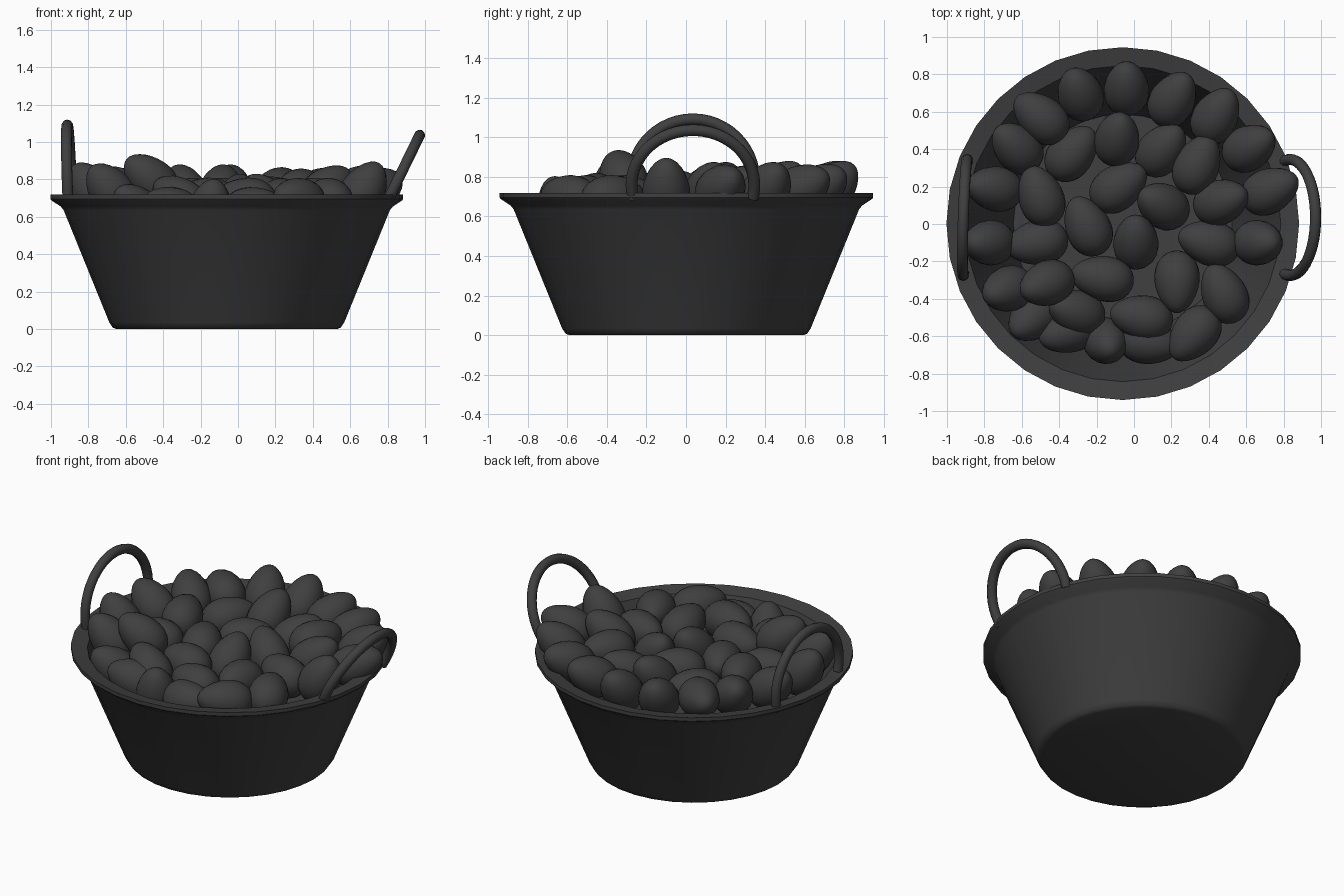
import bpy
import bmesh
from math import cos, sin, pi, radians
from mathutils import Vector, Matrix

default_cube = bpy.data.objects.get("Cube")
if default_cube:
    bpy.data.objects.remove(default_cube, do_unlink=True)

# Single dark grey used on every part
grey = bpy.data.materials.new("dark grey")
grey.use_nodes = True
colour = (0.05, 0.05, 0.05, 1)
grey.diffuse_color = colour
grey.node_tree.nodes["Principled BSDF"].inputs["Base Color"].default_value = colour


def finish(name, bm, smooth_angle):
    """Turn a bmesh into a named, shaded object."""
    bmesh.ops.recalc_face_normals(bm, faces=bm.faces)
    mesh = bpy.data.meshes.new(name)
    bm.to_mesh(mesh)
    bm.free()
    mesh.materials.append(grey)
    obj = bpy.data.objects.new(name, mesh)
    bpy.context.collection.objects.link(obj)
    bpy.ops.object.select_all(action="DESELECT")
    obj.select_set(True)
    bpy.context.view_layer.objects.active = obj
    bpy.ops.object.shade_smooth_by_angle(angle=radians(smooth_angle))
    return obj


def lathe(profile, segments):
    """Revolve (radius, height) points around z; both ends lie on the axis."""
    bm = bmesh.new()
    verts = [bm.verts.new((r, 0, z)) for r, z in profile]
    edges = [bm.edges.new(pair) for pair in zip(verts, verts[1:])]
    bmesh.ops.spin(bm, geom=verts + edges, cent=(0, 0, 0), axis=(0, 0, 1),
                   angle=2 * pi, steps=segments, use_duplicate=False)
    bmesh.ops.remove_doubles(bm, verts=bm.verts, dist=0.0005)
    return bm


# Basket: hollow tapered tub with a flared, nearly flat rim
basket_profile = [
    (0, 0), (0.59, 0), (0.61, 0.008), (0.628, 0.035), (0.872, 0.635),
    (0.888, 0.655), (0.938, 0.688), (0.943, 0.695), (0.943, 0.718),
    (0.845, 0.7), (0.585, 0.04), (0, 0.04),
]
basket = finish("basket", lathe(basket_profile, 32), 35)
basket.location = (-0.06, 0.002, 0)


# Handles: round tube bent a little past a half circle, leaning outward
def handle(name, centre, lean, yaw, radius=0.31, tube=0.03, steps=28, sides=10):
    bm = bmesh.new()
    centre = Vector(centre)
    up = Vector((sin(lean), 0, cos(lean)))
    across = Vector((sin(yaw), cos(yaw), 0))
    normal = across.cross(up).normalized()
    overrun = radians(13)
    rings = []
    for i in range(steps + 1):
        a = -overrun + (pi + 2 * overrun) * i / steps
        out = across * cos(a) + up * sin(a)
        ring = []
        for j in range(sides):
            b = 2 * pi * j / sides
            offset = out * (radius + tube * cos(b)) + normal * tube * sin(b)
            ring.append(bm.verts.new(centre + offset))
        rings.append(ring)
    for first, second in zip(rings, rings[1:]):
        for j in range(sides):
            k = (j + 1) % sides
            bm.faces.new((first[j], first[k], second[k], second[j]))
    bm.faces.new(rings[0])
    bm.faces.new(rings[-1])
    finish(name, bm, 50)


handle("right_handle", (-0.902, 0.035, 0.78), radians(-2), radians(2))
handle("left_handle", (0.835, 0.035, 0.757), radians(26), 0)

# Egg: one shared shape, pointed end along +z
half_length, half_width, rows = 0.17, 0.12, 14
egg_profile = [(0, half_length)]
for i in range(1, rows):
    t = pi * i / rows
    egg_profile.append((half_width * sin(t) * (1 - 0.17 * cos(t)),
                        half_length * cos(t)))
egg_profile.append((0, -half_length))
first_egg = finish("egg", lathe(egg_profile, 20), 60)
shared_egg = first_egg.data
bpy.data.objects.remove(first_egg, do_unlink=True)

# Egg layers by centre height: x, y, heading of the point, upward tilt
low_eggs = [
    (-.54, -.5, 220, 40), (-.35, -.57, 200, 20), (.08, -.63, 350, 10),
    (-.15, -.63, 300, 70),
]
centre_eggs = [
    (-.33, .38, 50, 10), (-.08, .2, 35, 10), (.15, .1, 150, 45),
    (-.25, -.01, 115, 10), (.01, -.09, 90, 45), (-.17, -.29, 170, 5),
    (.23, -.31, 270, 15), (.48, -.37, 115, 10), (.32, -.59, 230, 10),
    (-.31, -.47, 160, 35), (.15, .4, 50, 30), (.4, -.1, 165, 10),
    (-.52, -.1, 190, 10), (.04, -.5, 170, 5),
]
outer_eggs = [
    (-.29, .7, 110, 45), (-.04, .73, 90, 45), (-.5, .57, 140, 10),
    (.21, .67, 60, 30), (.44, .58, 60, 25), (-.63, .41, 135, 35),
    (-.09, .46, 80, 45), (.34, .32, 65, 10), (.62, .41, 30, 40),
    (-.75, .19, 170, 40), (-.5, .15, 110, 10), (.47, .12, 20, 40),
    (.73, .18, 25, 25), (-.78, -.1, 180, 55), (.67, -.1, 0, 60),
    (-.68, -.35, 200, 50),
]
top_eggs = [(-.47, -.32, 200, 40)]

count = 0
for height, layer in ((0.64, low_eggs), (0.69, centre_eggs),
                      (0.74, outer_eggs), (0.80, top_eggs)):
    for x, y, heading, tilt in layer:
        count += 1
        egg = bpy.data.objects.new(f"egg_{count}", shared_egg)
        turn = (Matrix.Rotation(radians(heading), 4, "Z")
                @ Matrix.Rotation(radians(90 - tilt), 4, "Y"))
        egg.matrix_world = Matrix.Translation((x, y, height)) @ turn
        bpy.context.collection.objects.link(egg)
